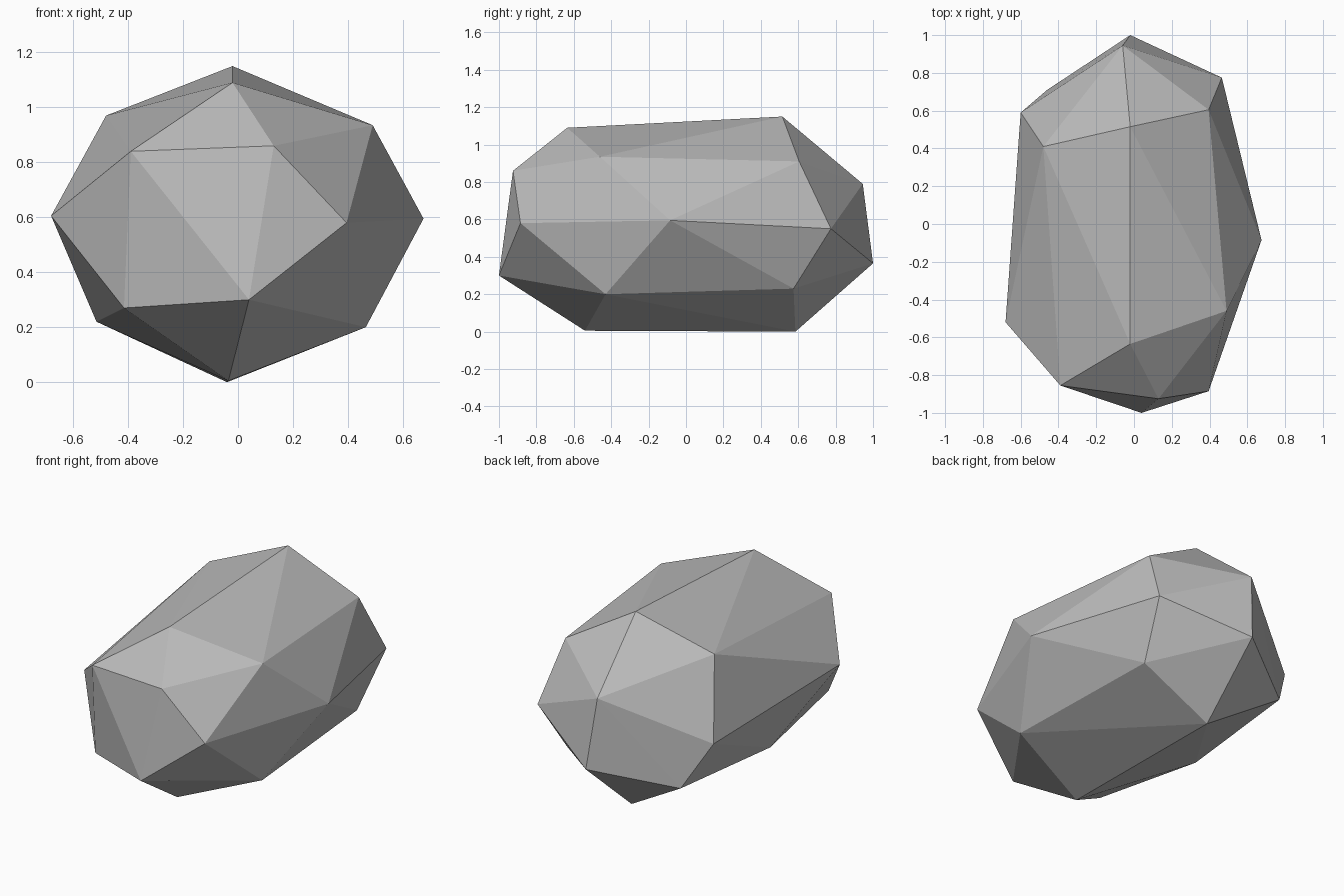
import bpy, bmesh

cube = bpy.data.objects.get("Cube")
if cube:
    bpy.data.objects.remove(cube, do_unlink=True)

# Plain grey stone
stone = bpy.data.materials.new("stone_grey")
stone.use_nodes = True
grey = (0.5, 0.5, 0.5, 1)
stone.diffuse_color = grey
bsdf = next(n for n in stone.node_tree.nodes if n.type == 'BSDF_PRINCIPLED')
bsdf.inputs["Base Color"].default_value = grey
bsdf.inputs["Roughness"].default_value = 0.9

# Corner points of the boulder, grouped by height
crown = [(-.02, -.635, 1.09), (-.02, .515, 1.15), (-.48, .41, .97),
         (.49, -.46, .935), (.395, .605, .91)]
shoulder = [(.13, -.925, .86), (-.39, -.855, .84), (-.06, .945, .79)]
waist = [(-.68, -.52, .605), (.395, -.885, .58), (.675, -.085, .595),
         (.465, .775, .55), (-.6, .59, .52)]
lower = [(-.02, 1, .365), (.04, -1, .3), (-.415, -.79, .27),
         (-.515, -.08, .22), (.465, -.43, .2), (.405, .575, .23),
         (-.46, .71, .255)]
base = [(-.035, -.54, .005), (-.04, .585, 0)]

# Faceted boulder wrapped around the corners
bm = bmesh.new()
for group in (crown, shoulder, waist, lower, base):
    for point in group:
        bm.verts.new(point)
hull = bmesh.ops.convex_hull(bm, input=bm.verts[:])
loose = [v for v in bm.verts if not v.link_faces]
bmesh.ops.delete(bm, geom=loose, context='VERTS')
bmesh.ops.recalc_face_normals(bm, faces=bm.faces[:])
mesh = bpy.data.meshes.new("boulder")
bm.to_mesh(mesh)
bm.free()
mesh.materials.append(stone)
boulder = bpy.data.objects.new("boulder", mesh)
bpy.context.collection.objects.link(boulder)
